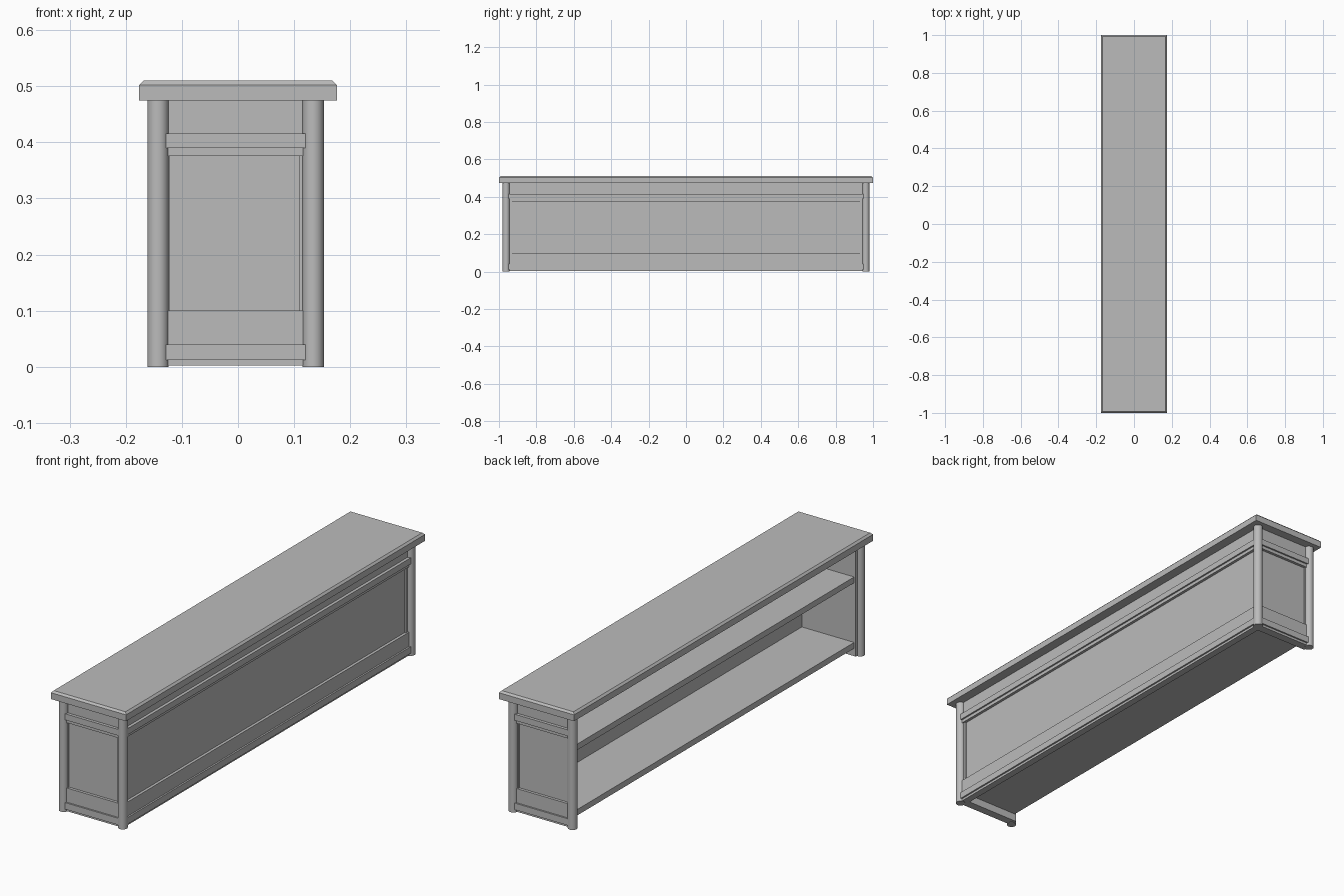
import bpy
import bmesh
import math

if "Cube" in bpy.data.objects:
    bpy.data.objects.remove(bpy.data.objects["Cube"])

grey = bpy.data.materials.new("plain grey")
grey.use_nodes = True
COLOUR = (0.5, 0.5, 0.5, 1)
grey.diffuse_color = COLOUR
grey.node_tree.nodes["Principled BSDF"].inputs["Base Color"].default_value = COLOUR

# Column centres
LEFT_X, RIGHT_X, END_Y, RADIUS = 0.134, -0.1425, 0.9615, 0.019
TOP_UNDER = 0.475


def finish(name, bm):
    bmesh.ops.recalc_face_normals(bm, faces=bm.faces)
    mesh = bpy.data.meshes.new(name)
    bm.to_mesh(mesh)
    bm.free()
    mesh.materials.append(grey)
    obj = bpy.data.objects.new(name, mesh)
    bpy.context.collection.objects.link(obj)
    return obj


def box(name, xs, ys, zs):
    bm = bmesh.new()
    bmesh.ops.create_cube(bm, size=1)
    for v in bm.verts:
        v.co = [r[0] if c < 0 else r[1] for c, r in zip(v.co, (xs, ys, zs))]
    return finish(name, bm)


# Counter top with a chamfered upper rim
bm = bmesh.new()
rings = []
for z, inset in ((TOP_UNDER, 0), (0.502, 0), (0.51, 0.008)):
    x, y = 0.176 - inset, 1 - inset
    rings.append([bm.verts.new((a * x, b * y, z))
                  for a, b in ((-1, -1), (1, -1), (1, 1), (-1, 1))])
bm.faces.new(rings[0])
bm.faces.new(rings[-1])
for low, high in zip(rings, rings[1:]):
    for i in range(4):
        j = (i + 1) % 4
        bm.faces.new((low[i], low[j], high[j], high[i]))
finish("counter_top", bm)

# Round corner columns
for x, side in ((LEFT_X, "left"), (RIGHT_X, "right")):
    for sign, end in ((-1, "front"), (1, "back")):
        bpy.ops.mesh.primitive_cylinder_add(
            vertices=32, radius=RADIUS, depth=TOP_UNDER,
            location=(x, sign * END_Y, TOP_UNDER / 2))
        column = bpy.context.object
        column.name = f"{end}_{side}_column"
        column.data.materials.append(grey)
        bpy.ops.object.shade_smooth_by_angle(angle=math.radians(40))

# Boards shared by both ends and the closed long side:
# name, outward offset from the column centre line, bottom, top
BOARDS = (
    ("panel", -0.006, 0.002, TOP_UNDER),
    ("apron", 0.0, 0.39, TOP_UNDER),
    ("bead", 0.006, 0.376, 0.39),
    ("moulding", 0.013, 0.39, 0.416),
    ("plinth", 0.006, 0.002, 0.1),
    ("base_moulding", 0.013, 0.012, 0.04),
)
INNER = 0.03
for part, out, low, high in BOARDS:
    zs = (low, high)
    for sign, end in ((-1, "front"), (1, "back")):
        ys = sorted((sign * (END_Y - INNER), sign * (END_Y + out)))
        box(f"{end}_end_{part}", (RIGHT_X, LEFT_X), ys, zs)
    box(f"long_side_{part}", (LEFT_X - 0.024, LEFT_X + out), (-END_Y, END_Y), zs)

# Narrow stiles beside the columns
for sign, end in ((-1, "front"), (1, "back")):
    ys = sorted((sign * (END_Y - INNER), sign * END_Y))
    for x, inward, side in ((LEFT_X, -1, "left"), (RIGHT_X, 1, "right")):
        box(f"{end}_{side}_stile", sorted((x, x + inward * 0.021)), ys, (0.1, 0.39))
    box(f"long_side_{end}_stile", (LEFT_X - 0.024, LEFT_X),
        sorted((sign * (END_Y - 0.021), sign * END_Y)), (0.1, 0.39))

# Shelves reaching the open long side
for name, low in (("lower_shelf", 0.035), ("upper_shelf", 0.312)):
    box(name, (-0.135, LEFT_X - 0.02), (-END_Y + 0.025, END_Y - 0.025), (low, low + 0.025))
